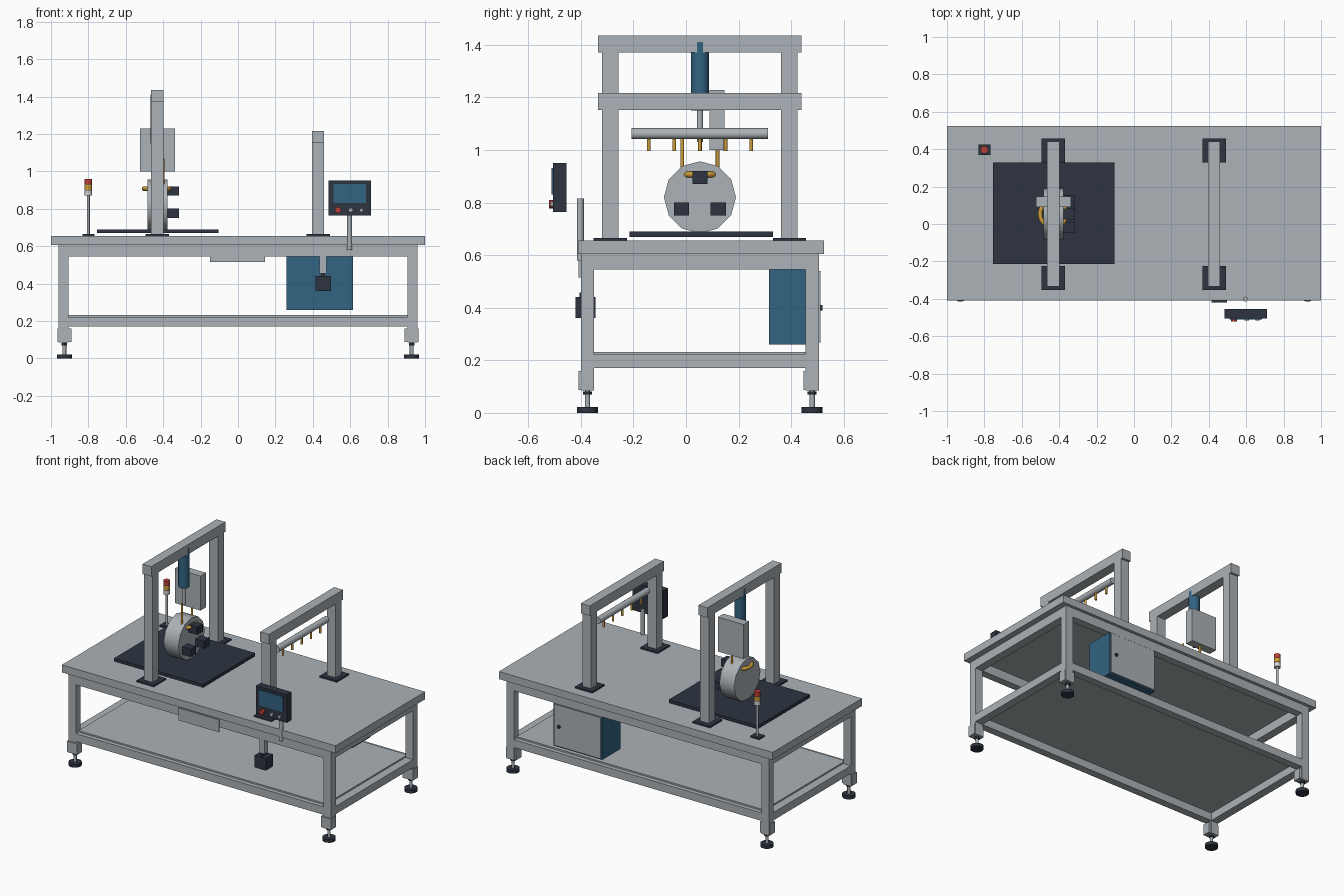
import bpy, math
from mathutils import Vector

if "Cube" in bpy.data.objects:
    bpy.data.objects.remove(bpy.data.objects["Cube"])

def mat(name, rgb):
    m = bpy.data.materials.new(name)
    m.diffuse_color = (*rgb, 1)
    m.use_nodes = True
    m.node_tree.nodes["Principled BSDF"].inputs["Base Color"].default_value = m.diffuse_color
    return m

GRAY = mat("frame gray", (0.41, 0.445, 0.473))
DARK = mat("dark slate", (0.026, 0.034, 0.051))
BLUE = mat("steel blue", (0.032, 0.127, 0.223))
GOLD = mat("brass", (0.62, 0.34, 0.04))
RED = mat("signal red", (0.52, 0.05, 0.038))
WHITE = mat("lamp white", (0.66, 0.66, 0.64))


def finish(name, m):
    o = bpy.context.object
    o.name = name
    o.data.materials.append(m)
    return o


def box(name, x, y, z, m):
    """Box from (min, max) ranges on each axis."""
    bpy.ops.mesh.primitive_cube_add(size=1)
    o = finish(name, m)
    for v in o.data.vertices:
        v.co = [r[0] + (c + 0.5) * (r[1] - r[0]) for r, c in zip((x, y, z), v.co)]
    return o


def rod(name, a, b, r, m, sides=20):
    """Cylinder running from point a to point b."""
    a, b = Vector(a), Vector(b)
    d = b - a
    bpy.ops.mesh.primitive_cylinder_add(
        vertices=sides, radius=r, depth=d.length, location=(a + b) / 2,
        rotation=d.to_track_quat('Z', 'Y').to_euler())
    o = finish(name, m)
    bpy.ops.object.shade_smooth_by_angle(angle=math.radians(35))
    return o


def upright(name, x, y, z0, z1, r, m, sides=20):
    return rod(name, (x, y, z0), (x, y, z1), r, m, sides)


# Table frame
FRONT, BACK = (-0.40, -0.35), (0.455, 0.505)
box("table_top", (-1, 1), (-0.41, 0.525), (0.605, 0.655), GRAY)
box("lower_shelf", (-0.905, 0.905), (-0.372, 0.477), (0.222, 0.232), GRAY)
for zone, z in (("upper", (0.545, 0.605)), ("lower", (0.17, 0.222))):
    for side, y in (("front", FRONT), ("back", BACK)):
        box(f"{zone}_{side}_rail", (-0.905, 0.905), y, z, GRAY)
    for s in (-1, 1):
        box(f"{zone}_side_rail", sorted((s * 0.905, s * 0.96)),
            (FRONT[1], BACK[0]), z, GRAY)

# Legs with levelling feet
for s in (-1, 1):
    for y in (FRONT, BACK):
        cx, cy = s * 0.928, sum(y) / 2
        box("leg", sorted((s * 0.905, s * 0.96)), y, (0.085, 0.605), GRAY)
        box("foot_block", (cx - 0.037, cx + 0.037), (y[0] - 0.008, y[1] - 0.005),
            (0.088, 0.16), GRAY)
        upright("foot_pad", cx, cy, 0, 0.022, 0.04, DARK, 24)
        upright("foot_stem", cx, cy, 0.022, 0.09, 0.01, GRAY, 12)
        upright("foot_nut", cx, cy, 0.07, 0.082, 0.017, DARK, 6)

# Two gantries: post base plates, posts and cross beam
for name, cx, top in (("tall", -0.432, 1.435), ("short", 0.428, 1.217)):
    xs = (cx - 0.0325, cx + 0.0325)
    for y0, y1 in ((-0.32, -0.257), (0.362, 0.425)):
        box(f"{name}_gantry_plate", (cx - 0.063, cx + 0.063),
            (y0 - 0.032, y1 + 0.032), (0.655, 0.665), DARK)
        box(f"{name}_gantry_post", xs, (y0, y1), (0.665, top - 0.065), GRAY)
    box(f"{name}_gantry_beam", xs, (-0.334, 0.44), (top - 0.065, top), GRAY)

# Press cylinder and control box on the tall gantry
PX, PY = -0.432, 0.053
upright("press_cylinder", PX, PY, 1.15, 1.41, 0.0345, BLUE, 24)
upright("press_rod", PX, PY, 1.03, 1.15, 0.012, GRAY, 16)
box("junction_box", (-0.525, -0.337), (0.09, 0.147), (1.0, 1.228), GRAY)

# Work mat and twelve-sided drum
box("work_mat", (-0.755, -0.105), (-0.215, 0.33), (0.67, 0.69), DARK)
drum = rod("drum", (-0.485, PY, 0.82), (-0.377, PY, 0.82), 0.137, GRAY, 12)
# Turn the drum so a corner points straight along y
corner = min((drum.matrix_basis @ v.co for v in drum.data.vertices),
             key=lambda p: abs(math.atan2(p.z - 0.82, p.y - PY)))
for y, z in ((PY, 0.895), (-0.017, 0.776), (0.123, 0.776)):
    box("drum_sensor", (-0.379, -0.315), (y - 0.029, y + 0.029),
        (z - 0.025, z + 0.025), DARK)

# Brass ring and feed rods around the drum
bpy.ops.mesh.primitive_torus_add(location=(PX, PY, 0.907), major_radius=0.07,
                                 minor_radius=0.012, major_segments=32,
                                 minor_segments=10)
finish("brass_ring", GOLD)
bpy.ops.object.shade_smooth_by_angle(angle=math.radians(60))
upright("feed_rod", -0.40, -0.014, 0.90, 1.07, 0.007, GOLD, 12)
upright("feed_rod", -0.42, 0.12, 0.90, 1.0, 0.007, GOLD, 12)

# Spray bar with nozzles on the short gantry
rod("spray_bar", (0.428, -0.207, 1.062), (0.428, 0.312, 1.062), 0.021, GRAY, 24)
for i in range(5):
    upright("nozzle", 0.428, -0.142 + i * 0.0975, 0.997, 1.05, 0.007, GOLD, 12)

# Cabinet with door and knob under the table
box("cabinet", (0.26, 0.615), (0.315, 0.503), (0.26, 0.547), BLUE)
box("cabinet_door", (0.268, 0.607), (0.503, 0.511), (0.268, 0.54), GRAY)
rod("door_knob", (0.57, 0.511, 0.40), (0.57, 0.52, 0.40), 0.011, DARK, 16)

# Front plate and hanging switch box
box("front_plate", (-0.15, 0.145), (-0.408, -0.398), (0.515, 0.597), GRAY)
box("switch_arm", (0.437, 0.474), (-0.40, -0.365), (0.455, 0.56), GRAY)
box("switch_box", (0.415, 0.497), (-0.42, -0.345), (0.36, 0.44), DARK)
box("switch_cap", (0.445, 0.466), (-0.405, -0.36), (0.44, 0.457), DARK)

# Operator panel on its pole
upright("panel_pole", 0.597, -0.402, 0.58, 0.815, 0.0135, GRAY, 16)
box("panel_body", (0.485, 0.71), (-0.505, -0.455), (0.765, 0.95), DARK)
box("panel_screen", (0.51, 0.685), (-0.511, -0.505), (0.83, 0.932), BLUE)
for name, x, r, y, m in (("stop_button", 0.535, 0.016, -0.522, RED),
                         ("start_button", 0.603, 0.012, -0.515, GRAY),
                         ("reset_button", 0.66, 0.01, -0.515, GRAY)):
    rod(name, (x, -0.505, 0.793), (x, y, 0.793), r, m, 16)

# Signal tower
LX, LY = -0.80, 0.397
box("tower_base", (LX - 0.032, LX + 0.032), (LY - 0.028, LY + 0.028),
    (0.655, 0.665), DARK)
upright("tower_pole", LX, LY, 0.665, 0.872, 0.008, GRAY, 12)
for i, (name, m) in enumerate((("white", WHITE), ("amber", GOLD), ("red", RED))):
    z = 0.87 + i * 0.031
    upright(f"{name}_lamp", LX, LY, z, z + 0.028, 0.02, m)
    if i:
        upright("lamp_spacer", LX, LY, z - 0.003, z, 0.019, DARK)
